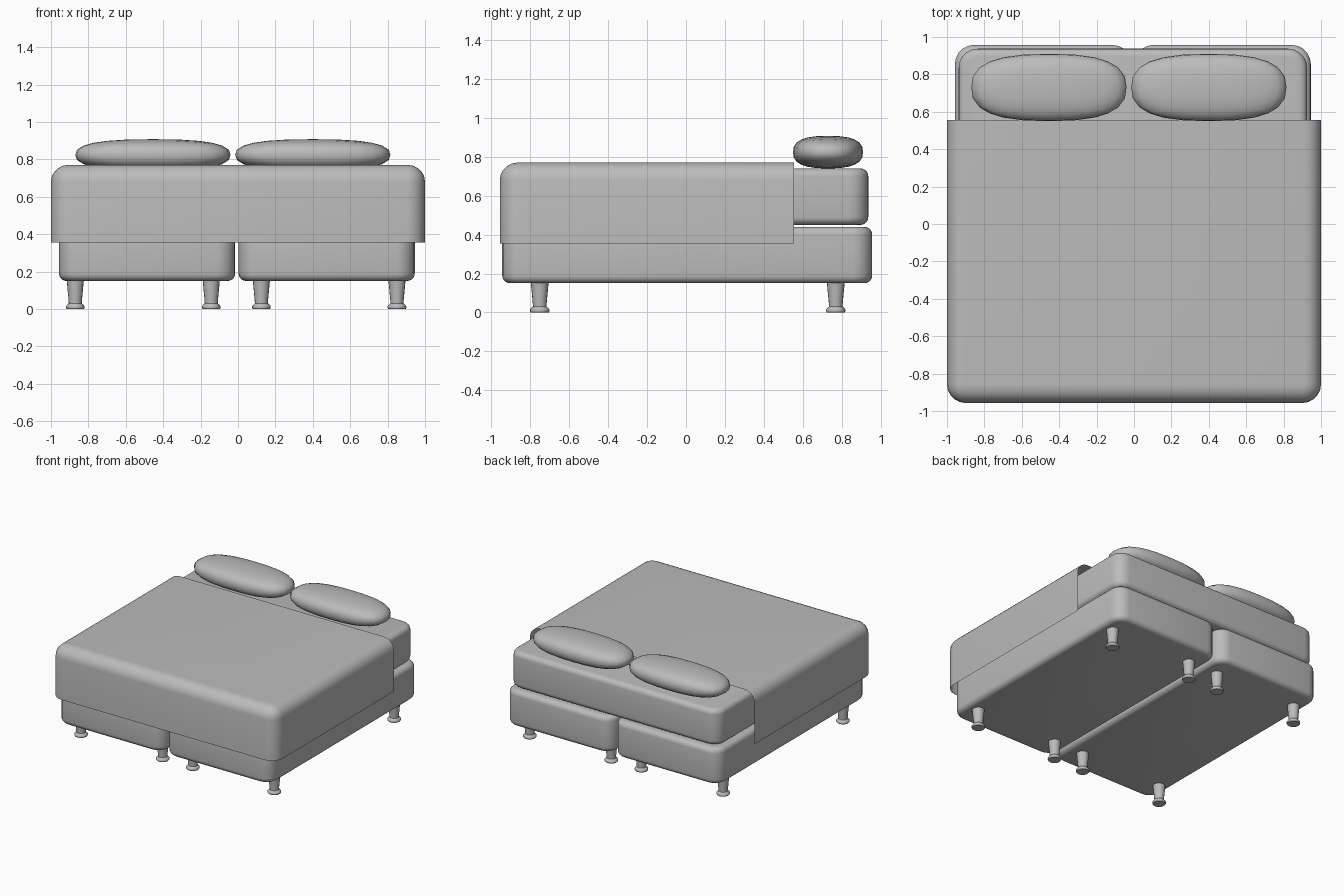
import bpy
import bmesh
import math
from mathutils import Vector

cube = bpy.data.objects.get("Cube")
if cube:
    bpy.data.objects.remove(cube, do_unlink=True)

GREY = (0.5, 0.5, 0.5, 1)
fabric = bpy.data.materials.new("plain grey")
fabric.use_nodes = True
fabric.diffuse_color = GREY
fabric.node_tree.nodes["Principled BSDF"].inputs["Base Color"].default_value = GREY


def finish(bm, name, angle=40):
    """Turn a bmesh into a smooth-shaded object."""
    mesh = bpy.data.meshes.new(name)
    bm.to_mesh(mesh)
    bm.free()
    mesh.materials.append(fabric)
    obj = bpy.data.objects.new(name, mesh)
    bpy.context.collection.objects.link(obj)
    bpy.ops.object.select_all(action='DESELECT')
    obj.select_set(True)
    bpy.context.view_layer.objects.active = obj
    bpy.ops.object.shade_smooth_by_angle(angle=math.radians(angle))
    return obj


def box(low, high):
    low, high = Vector(low), Vector(high)
    bm = bmesh.new()
    bmesh.ops.create_cube(bm, size=1)
    for v in bm.verts:
        v.co = (low + high) / 2 + v.co * (high - low)
    return bm


def bevel(bm, edges, radius):
    bmesh.ops.bevel(bm, geom=edges, offset=radius, segments=5,
                    profile=0.5, affect='EDGES', clamp_overlap=True)


def cushion(low, high, corner, rim):
    """Box with round upright corners and softer top and bottom rims."""
    bm = box(low, high)
    bevel(bm, [e for e in bm.edges
               if abs(e.verts[0].co.z - e.verts[1].co.z) > 0.01], corner)
    bevel(bm, [e for e in bm.edges
               if any(abs(f.normal.z) > 0.9 for f in e.link_faces)
               and any(abs(f.normal.z) < 0.1 for f in e.link_faces)], rim)
    return bm


# Two box-spring bases and the mattress across them
finish(cushion((-0.957, -0.945, 0.15), (-0.015, 0.957, 0.44), 0.1, 0.04), "right_base")
finish(cushion((0.003, -0.945, 0.15), (0.945, 0.957, 0.44), 0.1, 0.04), "left_base")
finish(cushion((-0.937, -0.925, 0.45), (0.925, 0.937, 0.74), 0.1, 0.04), "mattress")

# Blanket: rounded box cut open at the back and underneath
bm = cushion((-1, -0.957, 0), (1, 1.2, 0.77), 0.1, 0.09)
for point, normal in (((0, 0.555, 0), (0, 1, 0)), ((0, 0, 0.355), (0, 0, -1))):
    bmesh.ops.bisect_plane(bm, geom=bm.verts[:] + bm.edges[:] + bm.faces[:],
                           plane_co=point, plane_no=normal, clear_outer=True)
finish(bm, "blanket")

# Pillows: subdivided cubes swollen into soft slabs
SOFT = 2.6
for name, x in (("right_pillow", -0.455), ("left_pillow", 0.4)):
    bm = bmesh.new()
    bmesh.ops.create_cube(bm, size=2)
    bmesh.ops.subdivide_edges(bm, edges=bm.edges[:], cuts=5, use_grid_fill=True)
    for v in bm.verts:
        p = v.co / sum(abs(c) ** SOFT for c in v.co) ** (1 / SOFT)
        v.co = (x + p.x * 0.415, 0.73 + p.y * 0.18, 0.824 + p.z * 0.084)
    finish(bm, name, 80)

# Turned legs, lathed from one profile of radius and height
PROFILE = [(0, 0), (0.046, 0), (0.05, 0.006), (0.05, 0.014), (0.044, 0.022),
           (0.035, 0.03), (0.036, 0.05), (0.046, 0.155), (0, 0.155)]
for side, xs in (("right", (-0.87, -0.143)), ("left", (0.125, 0.85))):
    for place, x in zip(("a", "b"), xs):
        for end, y in (("front", -0.752), ("back", 0.77)):
            bm = bmesh.new()
            verts = [bm.verts.new((r, 0, z)) for r, z in PROFILE]
            edges = [bm.edges.new(pair) for pair in zip(verts, verts[1:])]
            bmesh.ops.spin(bm, geom=verts + edges, cent=(0, 0, 0), axis=(0, 0, 1),
                           angle=math.tau, steps=16)
            bmesh.ops.remove_doubles(bm, verts=bm.verts[:], dist=0.0005)
            bmesh.ops.recalc_face_normals(bm, faces=bm.faces[:])
            bmesh.ops.translate(bm, verts=bm.verts[:], vec=(x, y, 0))
            finish(bm, f"{side}_{end}_leg_{place}")
